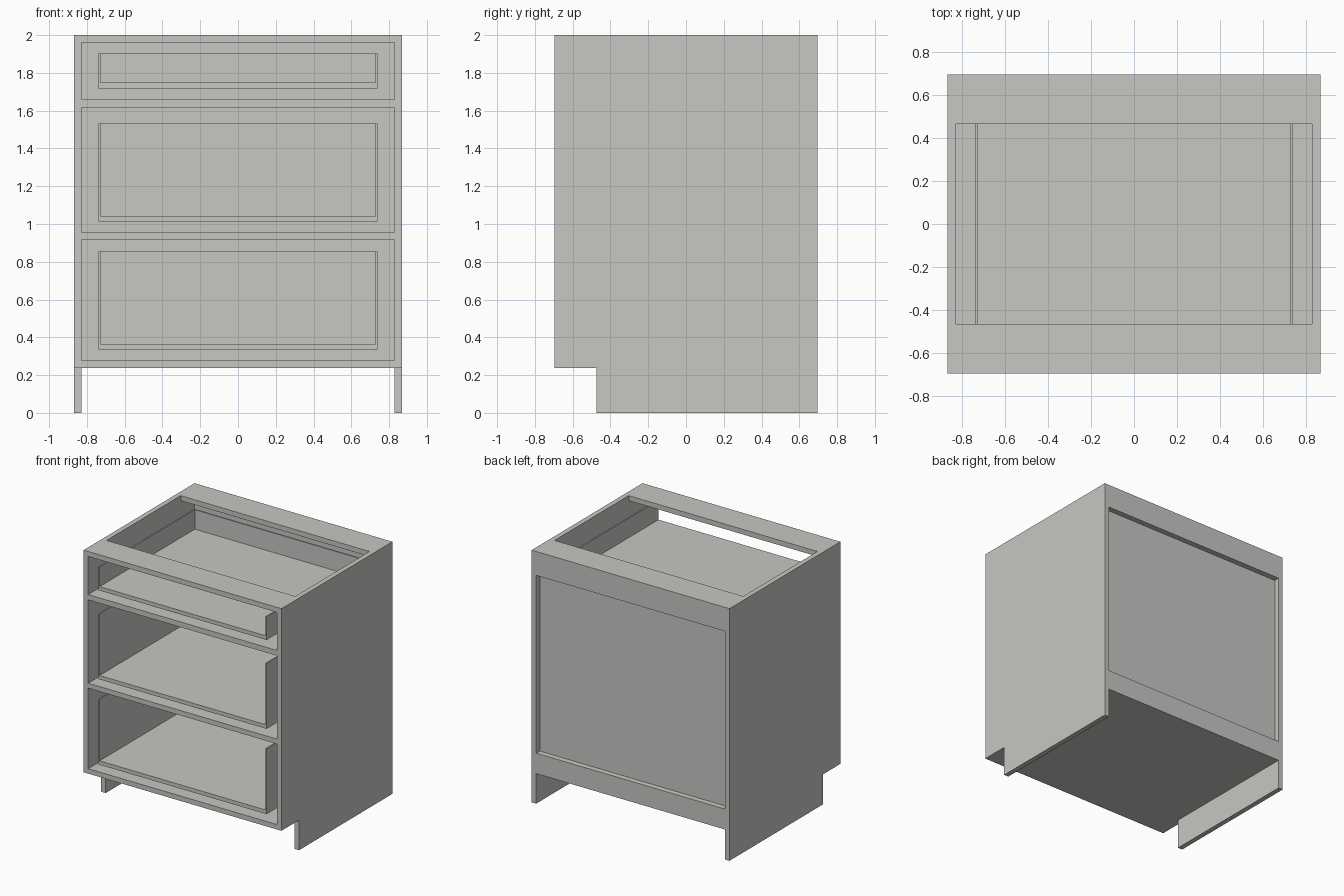
import bpy, bmesh

if "Cube" in bpy.data.objects:
    bpy.data.objects.remove(bpy.data.objects["Cube"])

W, D, H = 0.868, 0.695, 2.0     # half width, half depth, height
T = 0.04                        # board thickness
IN = W - T                      # inner half width
KICK_Z, KICK_Y = 0.238, -0.475  # toe notch

paint = bpy.data.materials.new("warm light grey")
paint.diffuse_color = (0.58, 0.57, 0.545, 1)
paint.use_nodes = True
paint.node_tree.nodes["Principled BSDF"].inputs["Base Color"].default_value = paint.diffuse_color


def finish(name, bm):
    bmesh.ops.recalc_face_normals(bm, faces=bm.faces)
    me = bpy.data.meshes.new(name)
    bm.to_mesh(me)
    bm.free()
    me.materials.append(paint)
    ob = bpy.data.objects.new(name, me)
    bpy.context.collection.objects.link(ob)
    return ob


def extrude(name, pts, vec):
    bm = bmesh.new()
    f = bm.faces.new([bm.verts.new(p) for p in pts])
    r = bmesh.ops.extrude_face_region(bm, geom=[f])
    vs = [g for g in r["geom"] if isinstance(g, bmesh.types.BMVert)]
    bmesh.ops.translate(bm, verts=vs, vec=vec)
    return finish(name, bm)


def box(name, x, y, z):
    pts = [(x[0], y[0], z[0]), (x[1], y[0], z[0]), (x[1], y[1], z[0]), (x[0], y[1], z[0])]
    return extrude(name, pts, (0, 0, z[1] - z[0]))


# Side panels with toe notch
profile = [(-D, KICK_Z), (KICK_Y, KICK_Z), (KICK_Y, 0), (D, 0), (D, H), (-D, H)]
for side, x in (("left", -W), ("right", IN)):
    extrude(side + "_side_panel", [(x, y, z) for y, z in profile], (T, 0, 0))

# Bottom board, top stretchers and drawer dividers
span = (-IN, IN)
box("bottom_board", span, (-D, D), (KICK_Z, 0.277))
box("top_front_stretcher", span, (-D, -0.465), (1.96, H))
box("top_back_stretcher", span, (0.465, D), (1.96, H))
box("lower_divider", span, (-D, -0.465), (0.916, 0.955))
box("upper_divider", span, (-D, -0.465), (1.616, 1.658))

# Back rails and inset back panel
box("upper_back_rail", span, (0.65, D), (1.81, 1.96))
box("lower_back_rail", span, (0.65, D), (0.277, 0.40))
box("back_panel", span, (0.638, 0.65), (0.277, 1.96))

# Drawer boxes, open at the front: U section plus a back
OUT, INN, BACK = 0.738, 0.728, 0.498
for name, z0, z1 in (("bottom", 0.335, 0.855), ("middle", 1.012, 1.532), ("top", 1.717, 1.902)):
    zb = z0 + 0.031
    u = [(-OUT, z0), (OUT, z0), (OUT, z1), (INN, z1), (INN, zb), (-INN, zb), (-INN, z1), (-OUT, z1)]
    extrude(name + "_drawer_tray", [(x, -D, z) for x, z in u], (0, BACK + D, 0))
    box(name + "_drawer_back", (-OUT, OUT), (BACK, BACK + 0.012), (z0, z1))
